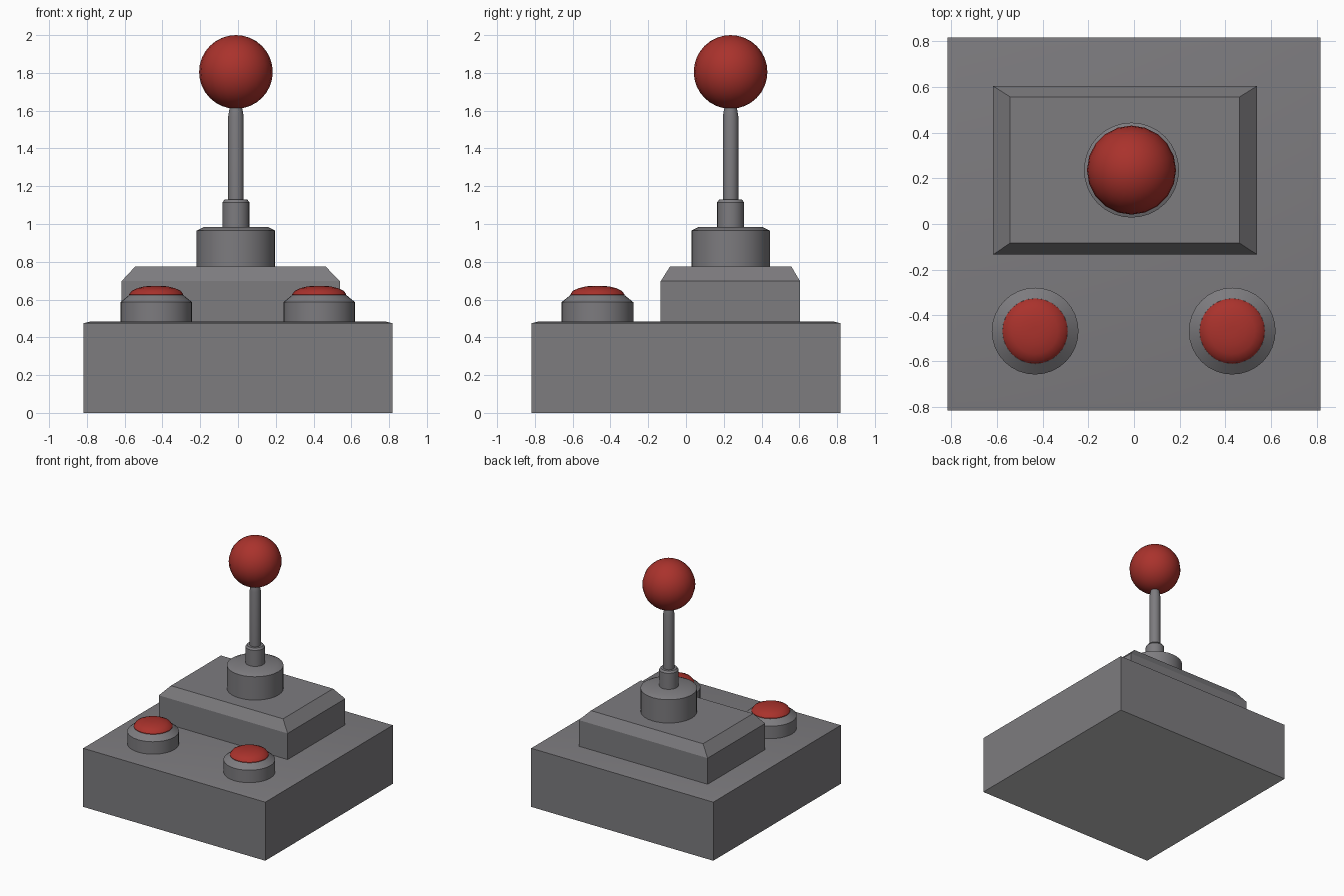
import bpy, bmesh, math

if "Cube" in bpy.data.objects:
    bpy.data.objects.remove(bpy.data.objects["Cube"])


def material(name, rgb):
    m = bpy.data.materials.new(name)
    m.diffuse_color = (*rgb, 1)
    m.use_nodes = True
    m.node_tree.nodes["Principled BSDF"].inputs["Base Color"].default_value = m.diffuse_color
    return m


GREY = material("grey plastic", (0.205, 0.2, 0.212))
RED = material("red plastic", (0.4, 0.032, 0.025))
PALE = material("pale underside", (0.52, 0.52, 0.52))


def finish(bm, name, mat, smooth=False):
    bmesh.ops.recalc_face_normals(bm, faces=bm.faces)
    me = bpy.data.meshes.new(name)
    bm.to_mesh(me)
    bm.free()
    me.materials.append(mat)
    ob = bpy.data.objects.new(name, me)
    bpy.context.collection.objects.link(ob)
    if smooth:
        bpy.ops.object.select_all(action='DESELECT')
        ob.select_set(True)
        bpy.context.view_layer.objects.active = ob
        bpy.ops.object.shade_smooth_by_angle(angle=math.radians(32))
    return ob


def stacked_box(name, mat, levels, smooth=False):
    """Box lofted through rectangles (x0, x1, y0, y1, z)."""
    bm = bmesh.new()
    rings = [[bm.verts.new((x, y, z)) for x, y in
              ((x0, y0), (x1, y0), (x1, y1), (x0, y1))]
             for x0, x1, y0, y1, z in levels]
    for a, b in zip(rings, rings[1:]):
        for i in range(4):
            j = (i + 1) % 4
            bm.faces.new((a[i], a[j], b[j], b[i]))
    bm.faces.new(rings[0][::-1])
    bm.faces.new(rings[-1])
    return finish(bm, name, mat, smooth)


def turned(name, mat, x, y, profile, n=32):
    """Solid of revolution from (radius, z) points, capped at both ends."""
    bm = bmesh.new()
    rings = [[bm.verts.new((x + r * math.cos(2 * math.pi * i / n),
                            y + r * math.sin(2 * math.pi * i / n), z))
              for i in range(n)] for r, z in profile]
    for a, b in zip(rings, rings[1:]):
        for i in range(n):
            j = (i + 1) % n
            bm.faces.new((a[i], a[j], b[j], b[i]))
    bm.faces.new(rings[0][::-1])
    bm.faces.new(rings[-1])
    return finish(bm, name, mat, True)


# Base box with a very shallow, softly shaded top edge slope
B, T = 0.817, 0.775
base = stacked_box("base", GREY, [(-B, B, -B, B, 0), (-B, B, -B, B, 0.475),
                                  (-T, T, -T, T, 0.485)], True)
# Pale underside
base.data.materials.append(PALE)
for f in base.data.polygons:
    if f.normal.z < -0.9:
        f.material_index = 1

# Raised stick housing with chamfered top
stacked_box("stick_housing", GREY, [(-0.617, 0.539, -0.134, 0.604, 0.475),
                                    (-0.617, 0.539, -0.134, 0.604, 0.697),
                                    (-0.543, 0.463, -0.084, 0.557, 0.776)])

# Stick: collar, sleeve, shaft and ball
SX, SY = -0.011, 0.236
turned("stick_collar", GREY, SX, SY, [(0.208, 0.77), (0.208, 0.965), (0.167, 0.985)])
turned("stick_sleeve", GREY, SX, SY, [(0.071, 0.975), (0.071, 1.115), (0.06, 1.13)], 24)
turned("stick_shaft", GREY, SX, SY,
       [(0.041, 1.12), (0.041, 1.57), (0.036, 1.60), (0.03, 1.63)], 20)
bm = bmesh.new()
bmesh.ops.create_uvsphere(bm, u_segments=20, v_segments=16, radius=0.195)
bmesh.ops.translate(bm, verts=bm.verts, vec=(SX, SY, 1.805))
finish(bm, "stick_ball", RED, True)

# Two buttons: grey ring with a red dome
for side, x in (("left", -0.433), ("right", 0.43)):
    turned(side + "_button_ring", GREY, x, -0.469,
           [(0.19, 0.475), (0.19, 0.586), (0.143, 0.624)])
    turned(side + "_button", RED, x, -0.469,
           [(0.143, 0.61), (0.143, 0.628), (0.13, 0.646), (0.1, 0.66),
            (0.06, 0.67), (0.02, 0.672)], 24)
